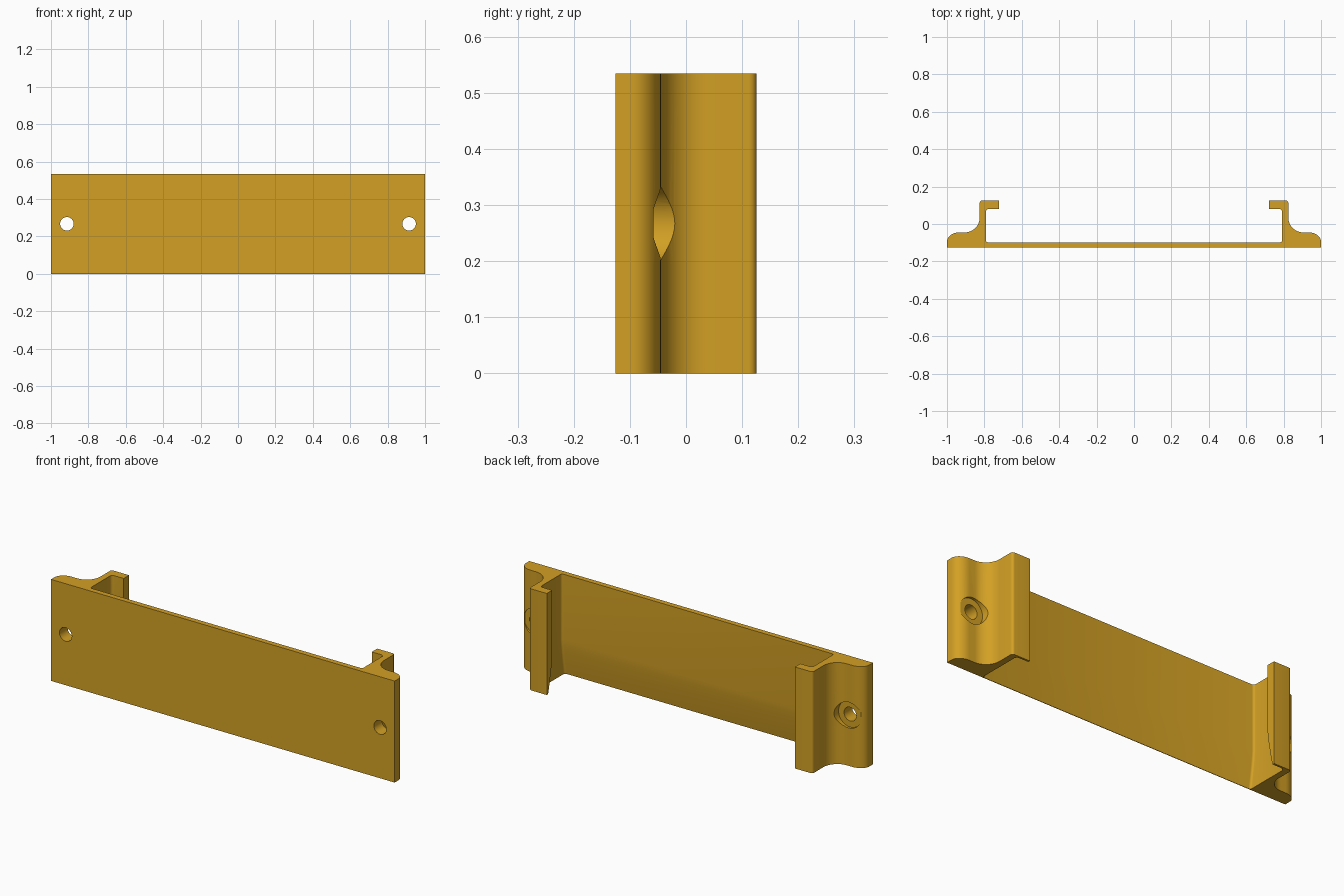
import bpy, bmesh, math

if "Cube" in bpy.data.objects:
    bpy.data.objects.remove(bpy.data.objects["Cube"])

HEIGHT = 0.534
FLARE_TOP = 0.19      # cavity widens below this height

mat = bpy.data.materials.new("golden_yellow")
mat.diffuse_color = (0.65, 0.353, 0.018, 1)
mat.use_nodes = True
mat.node_tree.nodes["Principled BSDF"].inputs["Base Color"].default_value = mat.diffuse_color


def arc(cx, cy, rx, ry, a0, a1, n):
    """Points on an elliptical arc, angles in degrees."""
    out = []
    for i in range(n + 1):
        a = math.radians(a0 + (a1 - a0) * i / n)
        out.append((cx + rx * math.cos(a), cy + ry * math.sin(a)))
    return out


def section(z):
    """Bracket outline at height z: right half, then its mirror image."""
    k = max(0.0, 1 - z / FLARE_TOP) ** 1.3
    floor = -0.098 - 0.025 * k
    lip = 0.081 + 0.034 * k
    half = [(1.0, -0.126)]
    half += arc(0.935, -0.095, 0.065, 0.05, 0, 90, 10)           # rounded flange
    half += arc(0.905, 0.035, 0.08, 0.08, 270, 180, 12)          # concave fillet
    half += arc(0.811, 0.112, 0.014, 0.014, 0, 90, 5)            # outer hook corner
    half += [(0.722, 0.126), (0.722, lip)]                       # hook tip
    half += arc(0.776, lip - 0.016, 0.016, 0.016, 90, 0, 5)      # inner hook corner
    half += arc(0.780, floor + 0.012, 0.012, 0.012, 0, -90, 4)   # cavity corner
    return half + [(-x, y) for x, y in reversed(half)]


# Bracket body: stacked outlines joined into a closed solid
bm = bmesh.new()
levels = [FLARE_TOP * i / 6 for i in range(7)] + [HEIGHT]
rings = [[bm.verts.new((x, y, z)) for x, y in section(z)] for z in levels]
n = len(rings[0])
for a, b in zip(rings, rings[1:]):
    for i in range(n):
        j = (i + 1) % n
        bm.faces.new((a[i], a[j], b[j], b[i]))
bm.faces.new(list(reversed(rings[0])))
bm.faces.new(rings[-1])
bmesh.ops.dissolve_degenerate(bm, dist=1e-5, edges=bm.edges)
bmesh.ops.recalc_face_normals(bm, faces=bm.faces)
mesh = bpy.data.meshes.new("bracket")
bm.to_mesh(mesh)
bm.free()
bracket = bpy.data.objects.new("bracket", mesh)
bpy.context.collection.objects.link(bracket)
mesh.materials.append(mat)


def drill(x, radius, y0, y1):
    """Cut a round hole along y, centred at mid height."""
    bpy.ops.mesh.primitive_cylinder_add(
        vertices=48, radius=radius, depth=y1 - y0,
        location=(x, (y0 + y1) / 2, HEIGHT / 2), rotation=(math.pi / 2, 0, 0))
    cutter = bpy.context.object
    cutter.name = "hole_cutter"
    cutter.hide_render = True
    cutter.data.materials.append(mat)
    mod = bracket.modifiers.new("hole", 'BOOLEAN')
    mod.operation = 'DIFFERENCE'
    mod.solver = 'EXACT'
    mod.object = cutter
    bpy.context.view_layer.objects.active = bracket
    bpy.ops.object.modifier_apply(modifier=mod.name)
    bpy.data.objects.remove(cutter)


# Screw holes with counterbores in both flanges
for side in (-1, 1):
    drill(side * 0.915, 0.036, -0.2, 0.1)
    drill(side * 0.915, 0.068, -0.058, 0.1)

bpy.ops.object.select_all(action='DESELECT')
bracket.select_set(True)
bpy.context.view_layer.objects.active = bracket
bpy.ops.object.shade_smooth_by_angle(angle=math.radians(30))
